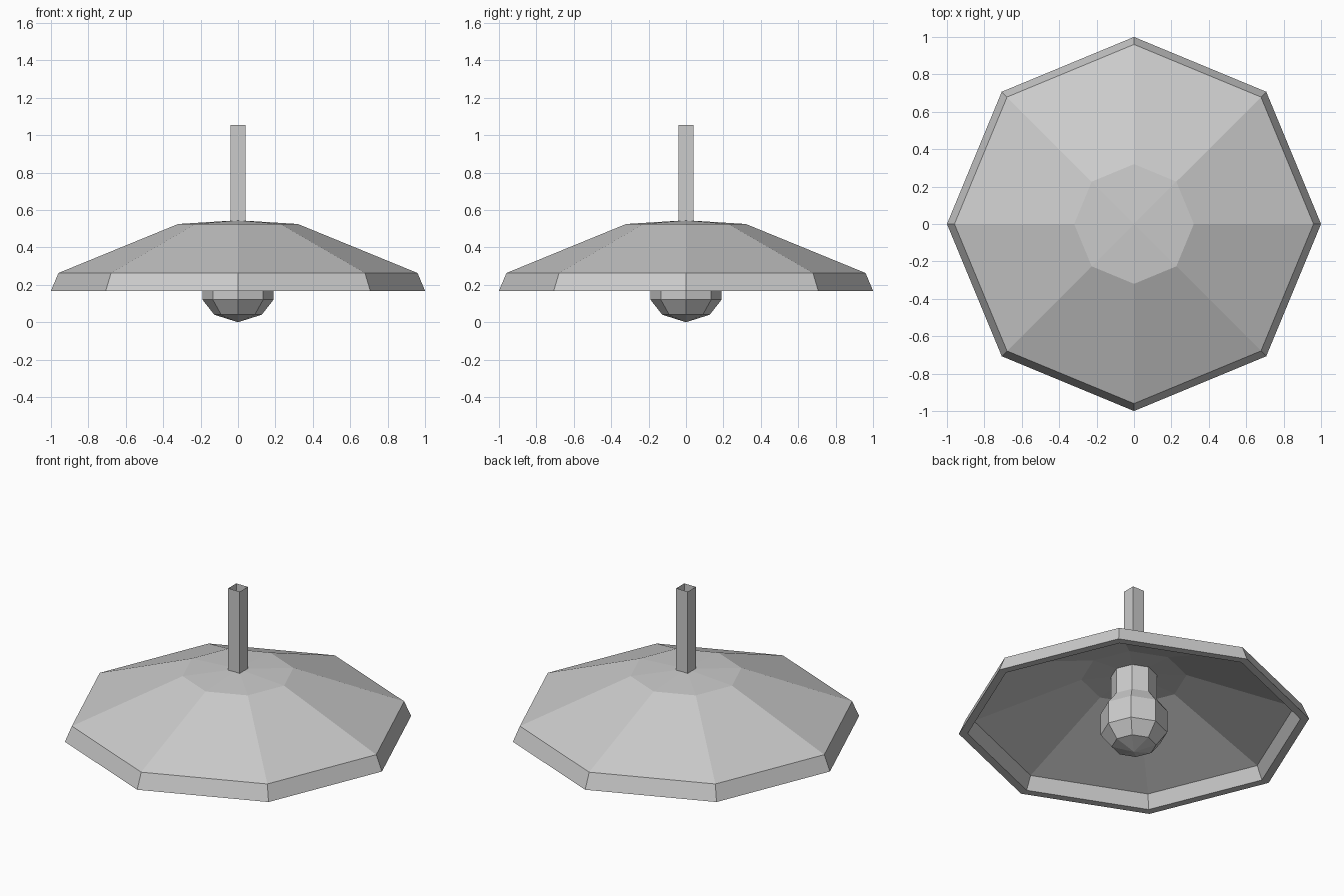
import bpy, bmesh, math

if "Cube" in bpy.data.objects:
    bpy.data.objects.remove(bpy.data.objects["Cube"])


def lathe(name, profile, sides=8):
    """Revolve (radius, z) points into a faceted shell; radius 0 makes a tip."""
    bm = bmesh.new()
    rings = []
    for r, z in profile:
        if r == 0:
            rings.append([bm.verts.new((0, 0, z))] * sides)
        else:
            rings.append([bm.verts.new((r * math.cos(2 * math.pi * i / sides),
                                        r * math.sin(2 * math.pi * i / sides), z))
                          for i in range(sides)])
    for a, b in zip(rings, rings[1:]):
        for i in range(sides):
            j = (i + 1) % sides
            corners = list(dict.fromkeys((a[i], a[j], b[j], b[i])))
            bm.faces.new(corners)
    bmesh.ops.recalc_face_normals(bm, faces=bm.faces)
    mesh = bpy.data.meshes.new(name)
    bm.to_mesh(mesh)
    bm.free()
    obj = bpy.data.objects.new(name, mesh)
    bpy.context.collection.objects.link(obj)
    return obj


# Octagonal shade: outer roof, rim band, then the inner lining
lathe("shade", [(0, 0.545), (0.32, 0.525), (0.96, 0.263), (1.0, 0.168),
                (0.95, 0.168), (0.915, 0.25), (0.30, 0.49), (0, 0.51)])

# Faceted bulb with its neck running up to the shade
lathe("bulb", [(0, 0.0), (0.127, 0.04), (0.19, 0.12), (0.19, 0.26),
               (0.13, 0.34), (0.13, 0.50)])

# Square hollow hanging rod, sides parallel to the axes
rod = lathe("hanging_rod", [(0.04 * math.sqrt(2), 0.53),
                            (0.04 * math.sqrt(2), 1.055)], sides=4)
rod.rotation_euler.z = math.pi / 4
